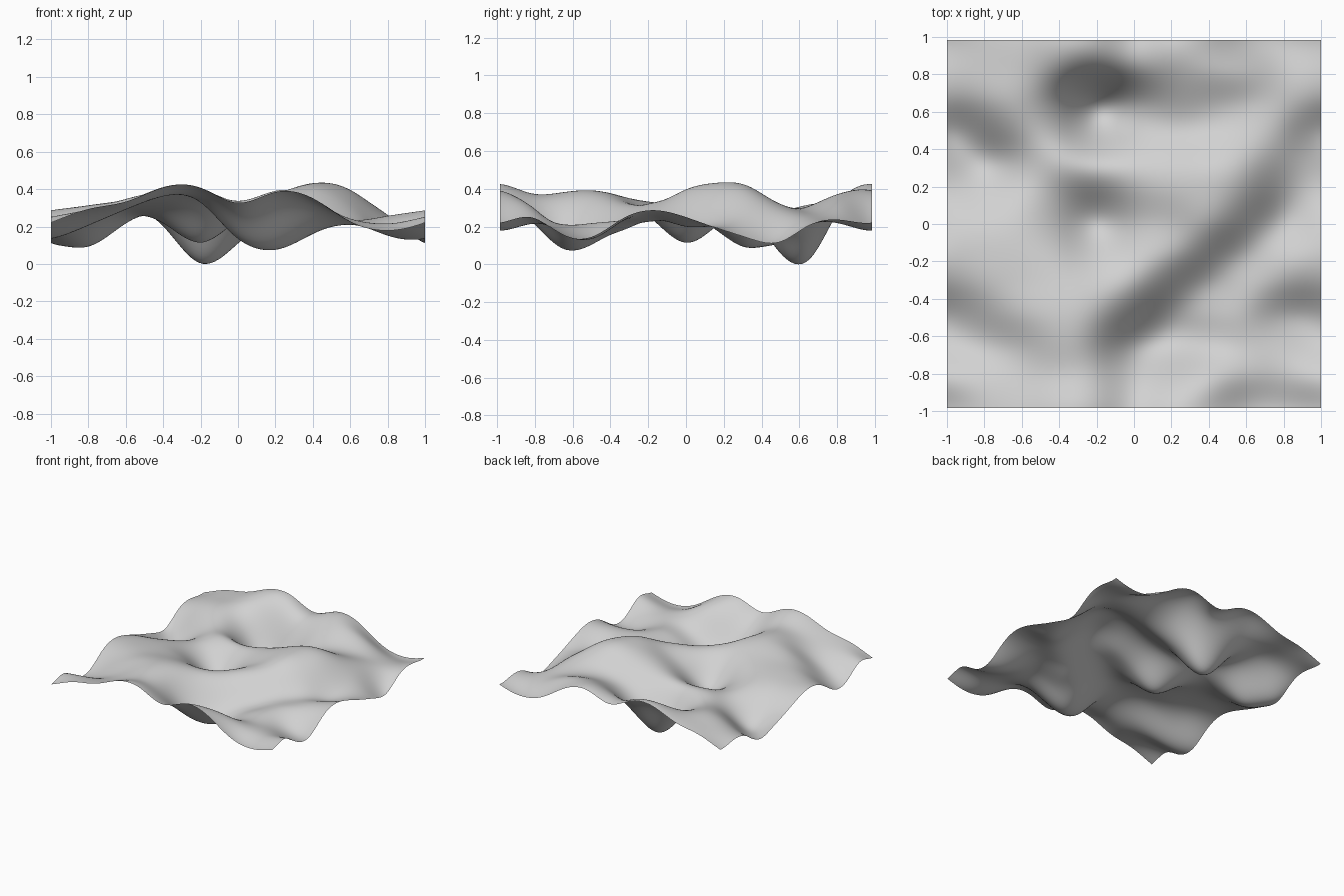
import bpy
import bmesh
import math

cube = bpy.data.objects.get("Cube")
if cube:
    bpy.data.objects.remove(cube, do_unlink=True)

HALF_X, HALF_Y = 1.0, 0.985
CELLS = 96

# Control heights in hundredths, front row first, left to right.
# The sheet repeats seamlessly, so the last row and column wrap to the first.
RELIEF = [
    [21, 30, 33, 42, 42, 31, 40, 35, 21, 17],
    [27, 28, 30, 36, 36, 23, 28, 33, 25, 22],
    [15, 20, 29, 38, 34, 11, 8, 17, 21, 19],
    [14, 25, 35, 39, 37, 22, 10, 18, 23, 14],
    [25, 31, 34, 36, 34, 32, 23, 17, 24, 24],
    [29, 31, 33, 31, 22, 30, 34, 29, 22, 26],
    [26, 28, 30, 23, 8, 24, 33, 41, 31, 18],
    [20, 18, 26, 24, 20, 29, 37, 43, 39, 22],
    [15, 7, 22, 30, 28, 30, 35, 42, 40, 26],
    [9, 18, 28, 24, 4, 16, 24, 30, 32, 27],
    [21, 29, 32, 22, -1, 12, 28, 31, 28, 25],
    [24, 30, 33, 37, 33, 31, 37, 38, 32, 22],
]


def spline(values, t):
    """Smooth closed curve near evenly spaced values, t from zero to one."""
    count = len(values)
    position = t * count
    i = math.floor(position)
    f = position - i

    def control(k):
        before, here, after = (values[(k + s) % count] for s in (-1, 0, 1))
        return (8 * here - before - after) / 6

    a, b, c, d = (control(i + k) for k in (-1, 0, 1, 2))
    return (a * (1 - f) ** 3
            + b * (3 * f ** 3 - 6 * f ** 2 + 4)
            + c * (3 * (1 - f) ** 3 - 6 * (1 - f) ** 2 + 4)
            + d * f ** 3) / 6


def height(x, y):
    u = (x + HALF_X) / (2 * HALF_X)
    v = (y + HALF_Y) / (2 * HALF_Y)
    return spline([spline(row, u) for row in RELIEF], v) / 100


# Rolling sheet
bm = bmesh.new()
bmesh.ops.create_grid(bm, x_segments=CELLS, y_segments=CELLS, size=1.0)
for vert in bm.verts:
    vert.co.x *= HALF_X
    vert.co.y *= HALF_Y
    vert.co.z = height(vert.co.x, vert.co.y)
lowest = min(vert.co.z for vert in bm.verts)
for vert in bm.verts:
    vert.co.z -= lowest
for face in bm.faces:
    face.smooth = True
mesh = bpy.data.meshes.new("rolling_surface")
bm.to_mesh(mesh)
bm.free()
surface = bpy.data.objects.new("rolling_surface", mesh)
bpy.context.collection.objects.link(surface)

# Plain light grey
grey = bpy.data.materials.new("light_grey")
grey.use_nodes = True
colour = (0.64, 0.64, 0.64, 1.0)
grey.diffuse_color = colour
for node in grey.node_tree.nodes:
    if node.type == "BSDF_PRINCIPLED":
        node.inputs["Base Color"].default_value = colour
mesh.materials.append(grey)
